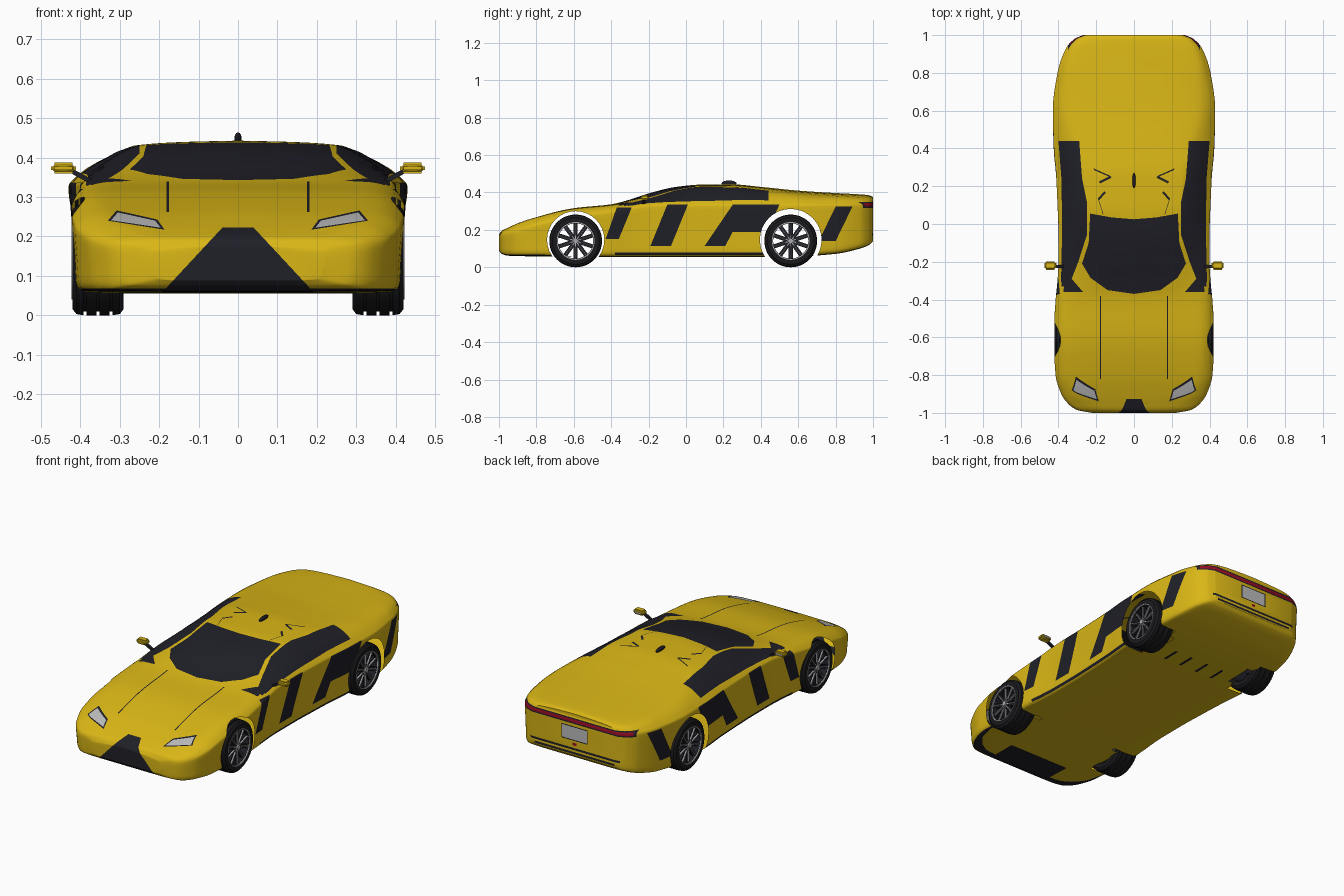
import bpy, bmesh, math
from mathutils import Vector, Matrix

if "Cube" in bpy.data.objects:
    bpy.data.objects.remove(bpy.data.objects["Cube"])

COLORS = {"yellow_paint": (0.70, 0.47, 0.008), "black_trim": (0.014, 0.014, 0.021),
          "tyre_black": (0.010, 0.010, 0.012), "lamp_grey": (0.50, 0.50, 0.50),
          "silver": (0.42, 0.42, 0.43), "tail_red": (0.30, 0.004, 0.02)}
MATS = []
for name, c in COLORS.items():
    m = bpy.data.materials.new(name)
    m.diffuse_color = (*c, 1)
    m.use_nodes = True
    m.node_tree.nodes["Principled BSDF"].inputs["Base Color"].default_value = m.diffuse_color
    MATS.append(m)
YELLOW, BLACK, TYRE, GREY, SILVER, RED = range(6)


def finish(bm, name, angle=40):
    bmesh.ops.recalc_face_normals(bm, faces=bm.faces[:])
    me = bpy.data.meshes.new(name)
    bm.to_mesh(me)
    bm.free()
    for m in MATS:
        me.materials.append(m)
    for p in me.polygons:
        p.use_smooth = True
    me.set_sharp_from_angle(angle=math.radians(angle))
    ob = bpy.data.objects.new(name, me)
    bpy.context.collection.objects.link(ob)
    return ob


def interp(xs, ys, x):
    """Monotone cubic through the points."""
    n = len(xs)
    d = [(ys[i + 1] - ys[i]) / (xs[i + 1] - xs[i]) for i in range(n - 1)]

    def slope(i):
        if i == 0 or i == n - 1:
            return d[0] if i == 0 else d[-1]
        a, b = d[i - 1], d[i]
        return 0 if a * b <= 0 else 2 * a * b / (a + b)
    k = 0
    while k < n - 2 and x > xs[k + 1]:
        k += 1
    h = xs[k + 1] - xs[k]
    t = (x - xs[k]) / h
    return (ys[k] * (2 * t**3 - 3 * t**2 + 1) + h * slope(k) * (t**3 - 2 * t**2 + t)
            + ys[k + 1] * (3 * t**2 - 2 * t**3) + h * slope(k + 1) * (t**3 - t**2))


# Body stations: y, half width, shoulder z, roof edge x, roof edge z, top z, floor z
STATIONS = [
    (-1.00, .22, .15, .12, .172, .175, .088), (-.985, .30, .17, .20, .193, .195, .072),
    (-.95, .35, .185, .25, .212, .212, .062), (-.90, .385, .20, .30, .235, .232, .06),
    (-.80, .415, .23, .33, .268, .268, .058), (-.60, .425, .272, .35, .312, .316, .056),
    (-.40, .415, .30, .345, .332, .337, .055), (-.30, .405, .315, .32, .347, .362, .055),
    (-.20, .40, .33, .275, .372, .395, .055), (-.05, .40, .335, .25, .412, .43, .055),
    (.10, .405, .335, .25, .432, .443, .055), (.25, .412, .335, .265, .43, .443, .055),
    (.40, .425, .335, .30, .412, .43, .055), (.60, .43, .335, .345, .388, .41, .058),
    (.80, .405, .335, .345, .376, .397, .072), (.93, .36, .335, .31, .37, .39, .10),
    (.98, .315, .335, .27, .367, .385, .12), (1.0, .27, .33, .23, .362, .375, .14)]
COLS = list(zip(*STATIONS))


def half_section(y):
    w, zs, xr, zr, zt, zb = [interp(COLS[0], c, y) for c in COLS[1:]]
    pts = [(0, zb), (.6 * w, zb), (.93 * w, zb + .004), (.975 * w, zb + .025),
           (.985 * w, zb + .45 * (zs - zb)), (w, zs - .01), (.965 * w, zs + .012),
           (xr, zr), (.55 * xr, zr + .7 * (zt - zr)), (0, zt)]
    idx = list(range(len(pts)))
    px, pz = zip(*pts)
    n = 4 * (len(pts) - 1)
    return [(interp(idx, px, i / 4), interp(idx, pz, i / 4)) for i in range(n + 1)]


def inside(p, poly):
    hit = False
    for (x1, y1), (x2, y2) in zip(poly, poly[1:] + poly[:1]):
        if (y1 > p[1]) != (y2 > p[1]) and p[0] < (x2 - x1) * (p[1] - y1) / (y2 - y1) + x1:
            hit = not hit
    return hit


def cut(bm, axes, poly, cond):
    """Cut a polygon outline, seen along one axis, into the skin; return the faces inside."""
    a, b = axes
    lo = [min(p[k] for p in poly) for k in (0, 1)]
    hi = [max(p[k] for p in poly) for k in (0, 1)]

    def near(f):
        for k, ax in ((0, a), (1, b)):
            vs = [v.co[ax] for v in f.verts]
            if max(vs) < lo[k] or min(vs) > hi[k]:
                return False
        return cond(f.calc_center_median())
    for p, q in zip(poly, poly[1:] + poly[:1]):
        co, no = Vector(), Vector()
        co[a], co[b] = p
        no[a], no[b] = q[1] - p[1], p[0] - q[0]
        fs = [f for f in bm.faces if near(f)]
        es = {e for f in fs for e in f.edges}
        vs = {v for f in fs for v in f.verts}
        bmesh.ops.bisect_plane(bm, geom=fs + list(es) + list(vs), dist=1e-5,
                               plane_co=co, plane_no=no.normalized())
    res = []
    for f in bm.faces:
        c = f.calc_center_median()
        if cond(c) and inside((c[a], c[b]), poly):
            res.append(f)
    return res


def paint(bm, axes, poly, mat, cond, mirror=False):
    polys = [poly] + ([[(-x, v) for x, v in poly]] if mirror else [])
    for pl in polys:
        for f in cut(bm, axes, pl, cond):
            f.material_index = mat


def rect(x0, x1, y0, y1):
    return [(x0, y0), (x1, y0), (x1, y1), (x0, y1)]


# Body skin, lofted along y
bm = bmesh.new()
N = 130
rings = []
for i in range(N + 1):
    y = -math.cos(math.pi * i / N)
    half = half_section(y)
    right = [bm.verts.new((x, y, z)) for x, z in half]
    left = [right[0]] + [bm.verts.new((-x, y, z)) for x, z in half[1:-1]] + [right[-1]]
    rings.append((right, left))
for r0, r1 in zip(rings, rings[1:]):
    for s0, s1 in zip(r0, r1):
        for k in range(len(s0) - 1):
            bm.faces.new((s0[k], s0[k + 1], s1[k + 1], s1[k]))
for R, L in (rings[0], rings[-1]):
    for k in range(len(R) - 1):
        bm.faces.new(list(dict.fromkeys((R[k], R[k + 1], L[k + 1], L[k]))))
bmesh.ops.recalc_face_normals(bm, faces=bm.faces[:])

XY, XZ, YZ = (0, 1), (0, 2), (1, 2)
up = lambda c: c.z > .2
nose = lambda c: c.y < -.7
tail = lambda c: c.y > .9
side = lambda c: abs(c.x) > .3 and c.z > .06
# Windscreen and side windows
screen = [(0, -.37), (.14, -.35), (.23, -.285), (.275, -.21), (.24, -.1), (.232, .055), (.12, .035)]
paint(bm, XY, screen + [(0, .025)] + [(-x, y) for x, y in screen[:0:-1]], BLACK, up)
paint(bm, XY, [(.39, -.36), (.27, -.36), (.33, -.29), (.295, -.2), (.25, -.06), (.25, .12), (.275, .24),
               (.29, .44), (.40, .44), (.385, .25), (.38, 0), (.385, -.25)], BLACK,
      lambda c: c.z > .33, True)
# Zigzag roof lines
zig = [(.21, .29), (.12, .25), (.18, .22), (.15, .17), (.185, .13), (.16, .05)]
for (x0, y0), (x1, y1) in zip(zig, zig[1:]):
    paint(bm, XY, [(x0, y0 - .005), (x1, y1 - .005), (x1 + .006, y1 + .005), (x0 + .006, y0 + .005)],
          BLACK, up, True)
# Bonnet lines, nose grille, headlamps
paint(bm, XY, rect(.175, .181, -.82, -.38), BLACK, up, True)
paint(bm, XZ, [(-.2, .05), (.2, .05), (.04, .222), (-.04, .222)], BLACK, lambda c: c.y < -.8)
paint(bm, XZ, rect(-.4, .4, .061, .068), BLACK, nose)
paint(bm, XZ, [(.186, .217), (.205, .243), (.308, .266), (.33, .24)], BLACK, nose, True)
paint(bm, XZ, [(.196, .222), (.21, .24), (.305, .261), (.322, .241)], GREY, nose, True)
# Side stripes, intake and sill line
for poly in ([(-.37, .32), (-.29, .32), (-.36, .15), (-.43, .15)],
             [(-.10, .335), (.01, .335), (-.08, .115), (-.19, .115)],
             [(.25, .335), (.50, .335), (.43, .19), (.25, .19), (.21, .115), (.10, .115)],
             [(.80, .325), (.89, .325), (.80, .14), (.71, .14)],
             rect(-.38, .42, .066, .08)):
    paint(bm, YZ, poly, BLACK, side)
# Tail: light bar, number plate, lower vents
paint(bm, XZ, rect(-.35, .35, .318, .35), BLACK, tail)
paint(bm, XZ, rect(-.34, .34, .325, .343), RED, tail)
paint(bm, XZ, rect(-.083, .083, .222, .303), BLACK, tail)
paint(bm, XZ, rect(-.078, .078, .227, .298), GREY, tail)
paint(bm, XZ, rect(-.012, .012, .195, .21), RED, tail)
for w, z in ((.28, .175), (.25, .152)):
    paint(bm, XZ, rect(-w, w, z - .006, z + .006), BLACK, tail)
# Floor slots
for x in (.055, .16):
    paint(bm, XY, rect(x - .008, x + .008, .45, .55), BLACK, lambda c: c.z < .1, True)
# Open wheel arches
AXLES = ((-.59, .153), (.56, .165))
for y, r in AXLES:
    circle = [(y + r * math.cos(t * math.pi / 16), .147 + r * math.sin(t * math.pi / 16)) for t in range(32)]
    gone = cut(bm, YZ, circle, lambda c: abs(c.x) > .28)
    bmesh.ops.delete(bm, geom=gone, context='FACES')
finish(bm, "body")


def lathe(name, profile, mat, cx, cy, cz, seg=48):
    """Closed (x, radius) profile turned about the axle."""
    bm = bmesh.new()
    ring = []
    for s in range(seg):
        a = 2 * math.pi * s / seg
        ring.append([bm.verts.new((cx + x, cy + r * math.cos(a), cz + r * math.sin(a))) for x, r in profile])
    for s in range(seg):
        p, q = ring[s], ring[(s + 1) % seg]
        for k in range(len(profile)):
            j = (k + 1) % len(profile)
            bm.faces.new((p[k], p[j], q[j], q[k])).material_index = mat
    return finish(bm, name, 30)


def box(bm, center, size, mat, rot=Matrix()):
    m = Matrix.Translation(center) @ rot @ Matrix.Diagonal((*size, 1))
    for v in bmesh.ops.create_cube(bm, size=1, matrix=m)["verts"]:
        for f in v.link_faces:
            f.material_index = mat


# Wheels: grooved tyre, rim barrel, spokes with bright edges, hub
tread = [(-.065, .1), (-.065, .125), (-.055, .138)]
for g in (-.033, 0, .033):
    tread += [(g - .004, .141), (g - .004, .132), (g + .004, .132), (g + .004, .141)]
tread += [(.055, .138), (.065, .125), (.065, .1)]
for end, (cy, _) in zip(("front", "rear"), AXLES):
    for tag, s in (("right", 1), ("left", -1)):
        cx, cz = s * .355, .141
        lathe(f"{end}_{tag}_tyre", tread, TYRE, cx, cy, cz)
        lathe(f"{end}_{tag}_rim", [(-.06, .094), (-.06, .101), (.06, .101), (.06, .094)], BLACK, cx, cy, cz)
        lathe(f"{end}_{tag}_rim_edge", [(s * .06, .096), (s * .06, .101), (s * .067, .101), (s * .067, .096)],
              SILVER, cx, cy, cz)
        bm = bmesh.new()
        for k in range(10):
            rot = Matrix.Rotation(2 * math.pi * k / 10, 4, 'X')
            for off, w, x, mat in ((0, .022, .043, BLACK), (0, .005, .052, SILVER)):
                c = Vector((cx + s * x, cy, cz)) + rot @ Vector((0, off, .054))
                box(bm, c, (.012, w, .086), mat, rot)
        for r, x, mat in ((.03, .045, BLACK), (.014, .055, SILVER)):
            m = Matrix.Translation((cx + s * x, cy, cz)) @ Matrix.Rotation(math.pi / 2, 4, 'Y')
            d = bmesh.ops.create_cone(bm, cap_ends=True, segments=20, radius1=r, radius2=r, depth=.02, matrix=m)
            for v in d["verts"]:
                for f in v.link_faces:
                    f.material_index = mat
        finish(bm, f"{end}_{tag}_spokes", 30)

# Door mirrors with arms
for tag, s in (("right", 1), ("left", -1)):
    bm = bmesh.new()
    box(bm, (s * .443, -.22, .373), (.064, .045, .028), YELLOW)
    bmesh.ops.bevel(bm, geom=bm.edges[:], offset=.009, segments=3, affect='EDGES')
    for f in bm.faces:
        f.material_index = GREY if f.calc_center_median().y > -.199 else YELLOW
    finish(bm, f"{tag}_mirror")
    bm = bmesh.new()
    box(bm, (s * .398, -.225, .353), (.07, .015, .012), BLACK, Matrix.Rotation(-s * .5, 4, 'Y'))
    finish(bm, f"{tag}_mirror_arm")

# Roof antenna
bm = bmesh.new()
bmesh.ops.create_uvsphere(bm, u_segments=16, v_segments=10, radius=1,
                          matrix=Matrix.Translation((0, .23, .449)) @ Matrix.Diagonal((.009, .04, .015, 1)))
for f in bm.faces:
    f.material_index = BLACK
finish(bm, "antenna")
